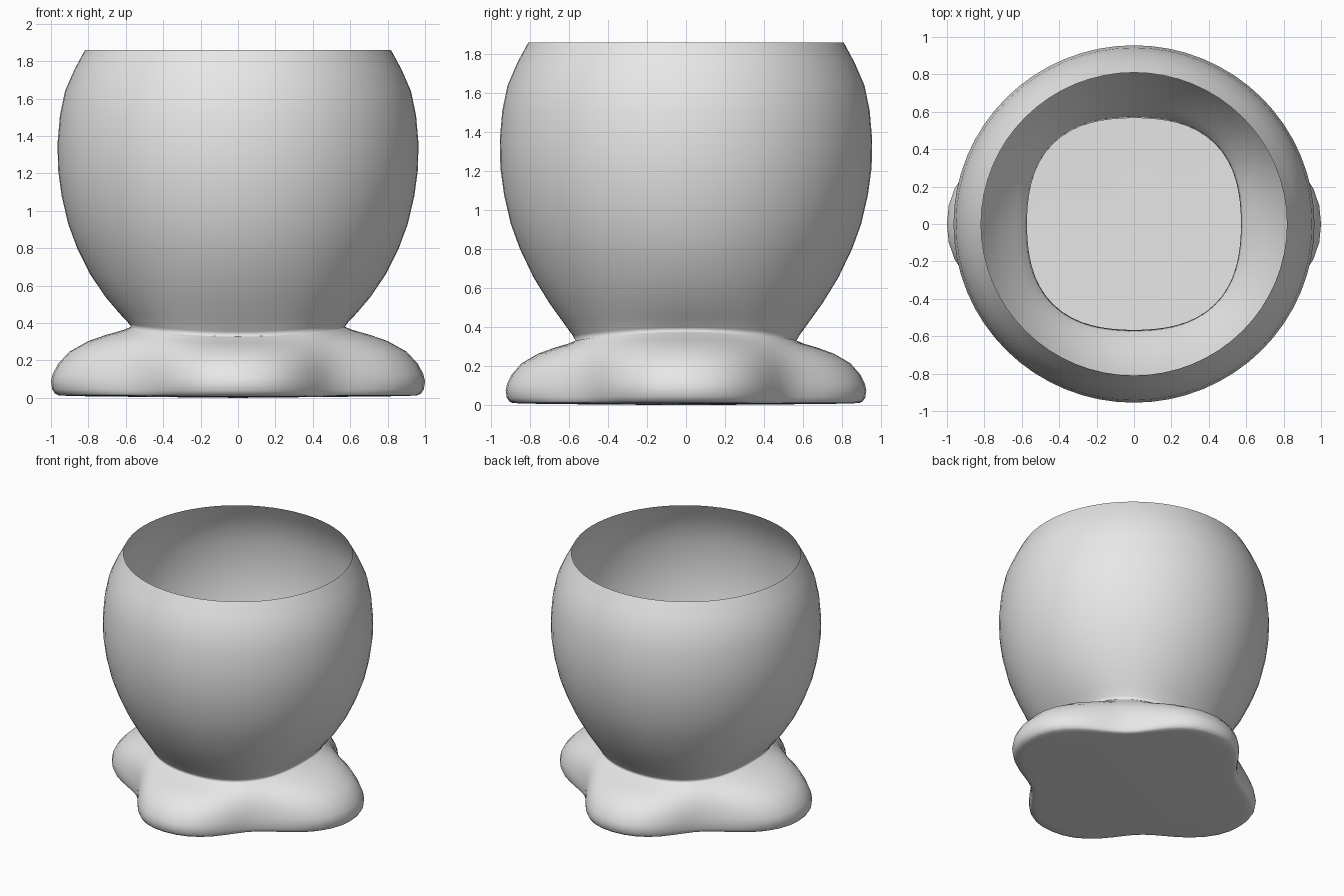
import bpy, bmesh
from math import sin, cos, pi

cube = bpy.data.objects.get("Cube")
if cube:
    bpy.data.objects.remove(cube, do_unlink=True)

SEGMENTS = 64

# Single pale grey material
grey = bpy.data.materials.new("pale grey")
grey.use_nodes = True
colour = (0.8, 0.8, 0.8, 1)
grey.diffuse_color = colour
grey.node_tree.nodes["Principled BSDF"].inputs["Base Color"].default_value = colour

# Bowl profile from rim to neck: radius, height, neck influence
BOWL = [(0.818, 1.86, 0), (0.875, 1.755, 0), (0.925, 1.64, 0), (0.952, 1.51, 0),
        (0.965, 1.36, 0), (0.962, 1.22, 0), (0.943, 1.08, 0), (0.908, 0.93, 0),
        (0.86, 0.8, 0), (0.79, 0.66, 0.1), (0.71, 0.54, 0.3), (0.635, 0.45, 0.6),
        (0.585, 0.395, 0.9), (0.572, 0.375, 1)]

# Foot profile: share of the way from neck to lobe edge, share of neck height
FOOT = [(0.02, 0.99), (0.08, 0.96), (0.3, 0.89), (0.53, 0.8), (0.77, 0.65),
        (0.91, 0.48), (0.98, 0.33), (1, 0.23), (0.985, 0.12), (0.95, 0.06),
        (0.9, 0.035), (0.75, 0.025), (0.4, 0.02), (0, 0.015)]


def neck_radius(a):
    # Rounded-square neck
    return 0.572 * (1 + 0.07 * sin(2 * a) ** 2)


def neck_height(a):
    return 0.355 + 0.025 * cos(2 * a)


def lobe_radius(a):
    # Four broad lobes on the axes, with valleys on the diagonals
    return 0.9625 + 0.0375 * cos(2 * a) - 0.22 * abs(sin(2 * a)) ** 2.5


def bowl_point(a, r, z, k):
    r *= 1 + 0.07 * k * sin(2 * a) ** 2
    z += k * (neck_height(a) - 0.375)
    return r * cos(a), 0.99 * r * sin(a), z


def foot_point(a, t, h):
    r = neck_radius(a) * (1 - t) + lobe_radius(a) * t
    return r * cos(a), r * sin(a), h * neck_height(a)


# One continuous open skin: bowl, neck, lobed foot and its underside
bm = bmesh.new()
angles = [2 * pi * i / SEGMENTS for i in range(SEGMENTS)]
rings = [[bm.verts.new(bowl_point(a, *row)) for a in angles] for row in BOWL]
rings += [[bm.verts.new(foot_point(a, *row)) for a in angles] for row in FOOT]
for upper, lower in zip(rings, rings[1:]):
    for i in range(SEGMENTS):
        j = (i + 1) % SEGMENTS
        bm.faces.new((upper[i], lower[i], lower[j], upper[j]))
centre = bm.verts.new((0, 0, 0))
for i in range(SEGMENTS):
    bm.faces.new((rings[-1][i], centre, rings[-1][(i + 1) % SEGMENTS]))
for face in bm.faces:
    face.smooth = True

mesh = bpy.data.meshes.new("footed_bowl")
bm.to_mesh(mesh)
bm.free()
mesh.materials.append(grey)
bowl = bpy.data.objects.new("footed_bowl", mesh)
bpy.context.collection.objects.link(bowl)
